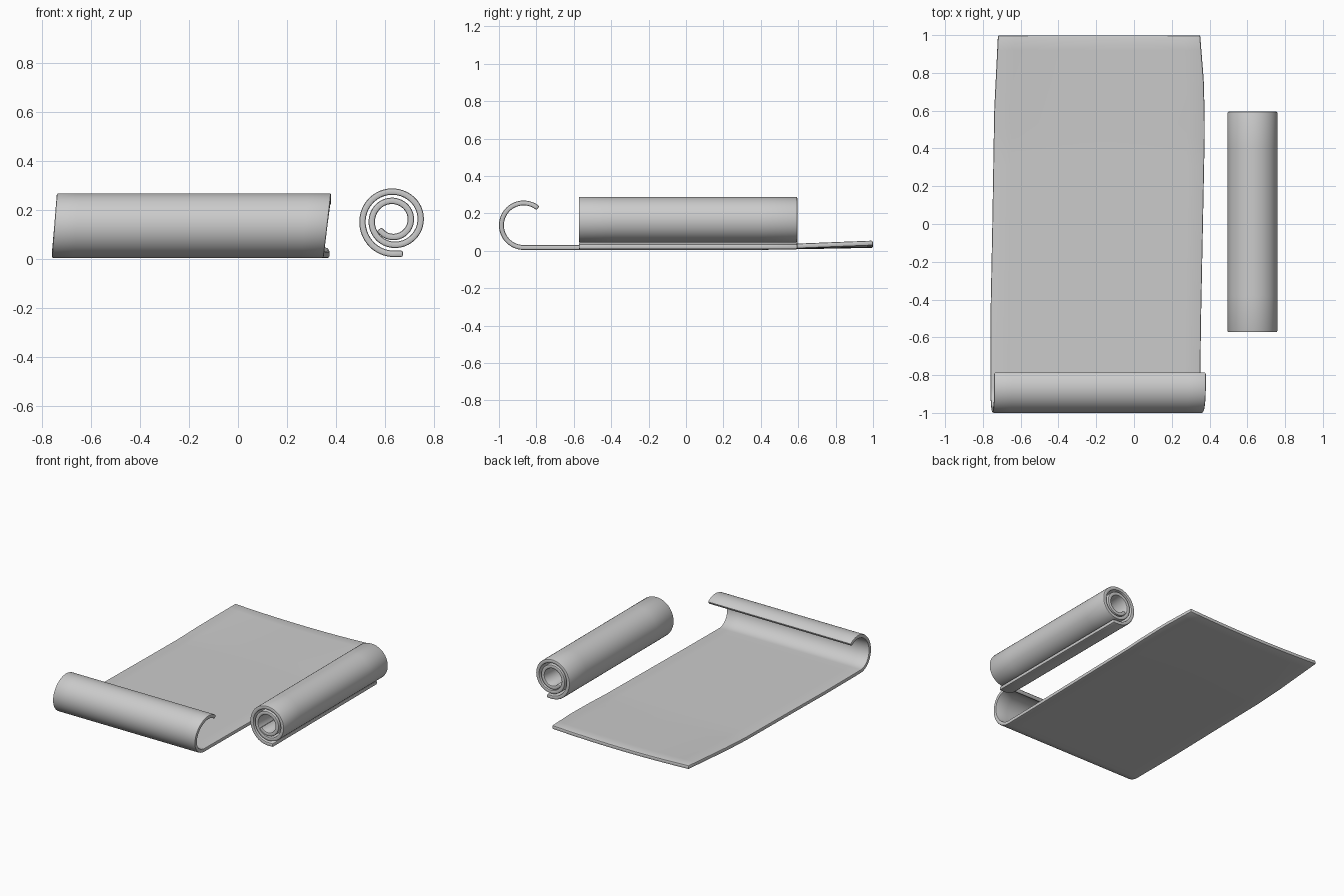
import bpy, bmesh, math
from mathutils import Vector

if "Cube" in bpy.data.objects:
    bpy.data.objects.remove(bpy.data.objects["Cube"], do_unlink=True)

paper = bpy.data.materials.new("plain grey paper")
paper.use_nodes = True
GREY = (0.6, 0.6, 0.6, 1)
paper.diffuse_color = GREY
paper.node_tree.nodes["Principled BSDF"].inputs["Base Color"].default_value = GREY
THICK = 0.026


def lerp_table(table, t):
    """Smoothly ease between the (key, value) pairs of a table."""
    if t <= table[0][0]:
        return table[0][1]
    for (a, va), (b, vb) in zip(table, table[1:]):
        if t <= b:
            return va + (vb - va) * (t - a) / (b - a)
    return table[-1][1]


def make_sheet(name, rows):
    """Skin rows of points, then give the sheet thickness and soft edges."""
    bm = bmesh.new()
    grid = [[bm.verts.new(p) for p in row] for row in rows]
    for r0, r1 in zip(grid, grid[1:]):
        for i in range(len(r0) - 1):
            bm.faces.new((r0[i], r0[i + 1], r1[i + 1], r1[i]))
    bmesh.ops.recalc_face_normals(bm, faces=bm.faces)
    mesh = bpy.data.meshes.new(name)
    bm.to_mesh(mesh)
    bm.free()
    mesh.materials.append(paper)
    obj = bpy.data.objects.new(name, mesh)
    bpy.context.collection.objects.link(obj)
    solid = obj.modifiers.new("thickness", "SOLIDIFY")
    solid.thickness = THICK
    solid.offset = 0
    soft = obj.modifiers.new("soft edges", "BEVEL")
    soft.width = 0.007
    soft.segments = 2
    soft.limit_method = "ANGLE"
    soft.angle_limit = math.radians(60)
    bpy.ops.object.select_all(action="DESELECT")
    obj.select_set(True)
    bpy.context.view_layer.objects.active = obj
    for mod in ("thickness", "soft edges"):
        bpy.ops.object.modifier_apply(modifier=mod)
    bpy.ops.object.shade_smooth_by_angle(angle=math.radians(40))
    return obj


# Unrolled sheet: flat run with a lifted back end, then a curl at the front
LEFT = [(-0.87, -0.76), (-0.5, -0.76), (0, -0.75), (0.6, -0.74), (1, -0.72)]
RIGHT = [(-0.87, 0.35), (-0.5, 0.355), (0, 0.365), (0.5, 0.375), (0.75, 0.37), (1, 0.35)]
COLS = 12
CY, CZ, R = -0.868, 0.137, 0.119
FLAT_Z = CZ - R

path = []                                   # y, z, left x, right x, side lift
for i in range(25):
    y = 0.999 + (CY - 0.999) * i / 24
    rise = max(0, (y - 0.4) / 0.6)
    path.append((y, FLAT_Z + 0.011 * rise, lerp_table(LEFT, y),
                 lerp_table(RIGHT, y), 0.013 * rise))
for i in range(1, 33):
    t = i / 32
    a = math.radians(270 - 220 * t)
    k = (1 + math.sin(a)) / 2 if a > math.pi / 2 else 1
    path.append((CY + R * math.cos(a), CZ + R * math.sin(a),
                 -0.76 + 0.02 * k, 0.35 + 0.03 * k, 0))

rows = []
for y, z, x0, x1, lift in path:
    row = []
    for j in range(COLS + 1):
        u = j / COLS
        row.append(Vector((x0 + (x1 - x0) * u, y, z + lift * (2 * u - 1) ** 2)))
    rows.append(row)
make_sheet("open_scroll_sheet", rows)

# Rolled sheet: spiral profile, radius given per quarter turn from the bottom
RADII = [0.143, 0.121, 0.112, 0.117, 0.104, 0.083, 0.075, 0.075, 0.072, 0.064]
CX, CZ2 = 0.631, 0.162
TURN = [(i, r) for i, r in enumerate(RADII)]
profile = [(0.673, 0.022)]                  # loose outer tail
STEPS = 104
for i in range(STEPS + 1):
    q = 8.6 * i / STEPS
    r = sum(lerp_table(TURN, q + d) for d in (-0.4, -0.2, 0, 0.2, 0.4)) / 5
    a = -math.pi / 2 - q * math.pi / 2
    profile.append((CX + r * math.cos(a), CZ2 + r * math.sin(a)))

Y0, Y1, BANDS = -0.573, 0.595, 6
make_sheet("rolled_scroll",
           [[Vector((x, Y0 + (Y1 - Y0) * j / BANDS, z)) for j in range(BANDS + 1)]
            for x, z in profile])
